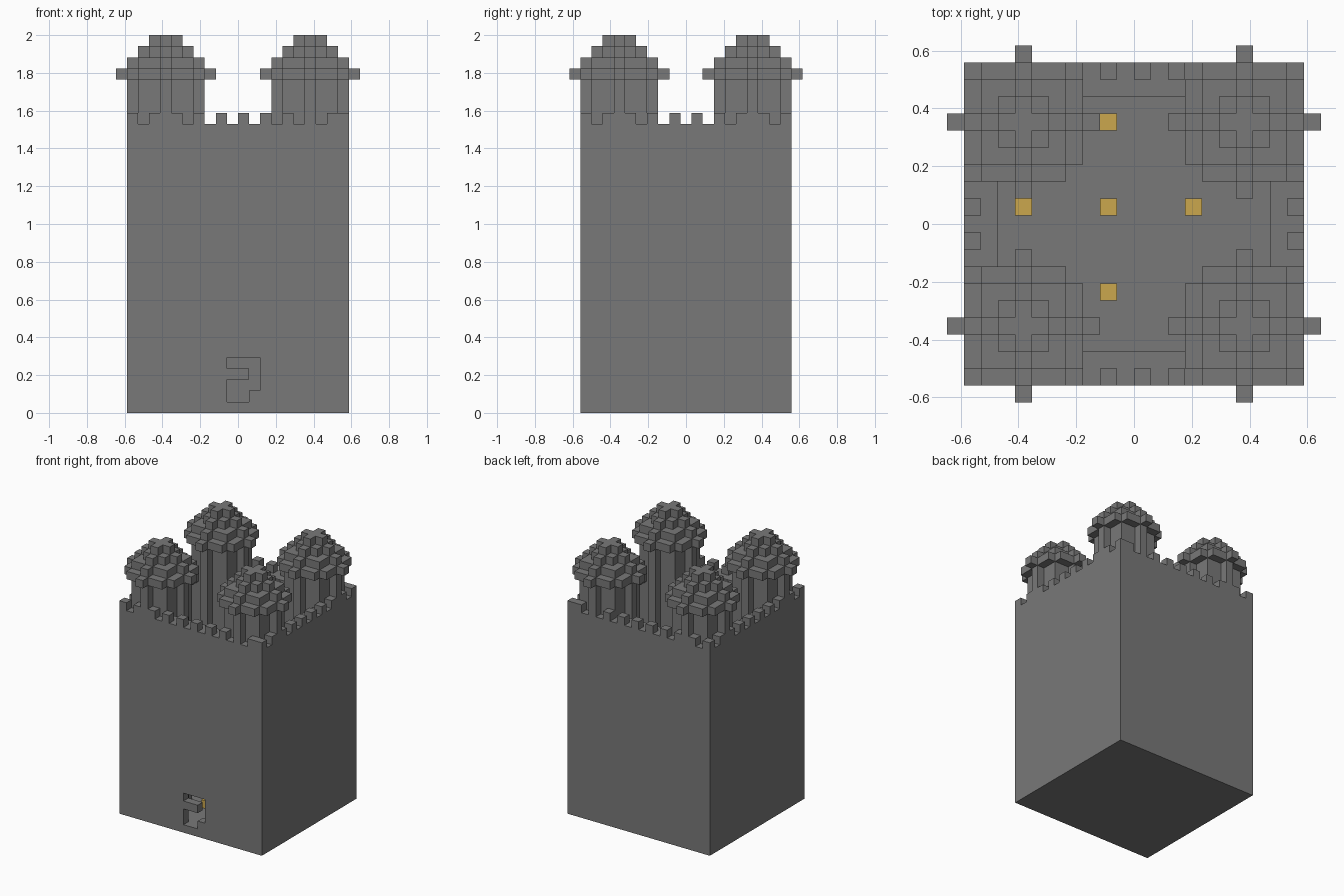
import bpy
import bmesh
from mathutils import Vector

cube = bpy.data.objects.get("Cube")
if cube:
    bpy.data.objects.remove(cube, do_unlink=True)

# Block grid: the keep is WIDE x DEEP blocks, TALL blocks to the tower tips
WIDE, DEEP, TALL = 20, 19, 34
SIZE = 2 / TALL
RIM = 26
BRIM = 30


def material(name, rgb):
    mat = bpy.data.materials.new(name)
    mat.use_nodes = True
    colour = (*rgb, 1)
    mat.diffuse_color = colour
    mat.node_tree.nodes["Principled BSDF"].inputs["Base Color"].default_value = colour
    return mat


stone = material("grey stone", (0.19, 0.19, 0.19))
gold = material("warm gold", (0.6, 0.39, 0.075))


def box(xs, ys, zs):
    return {(x, y, z) for x in xs for y in ys for z in zs}


def disc(cx, cy, radius, zs):
    span = range(-radius, radius + 1)
    return {(cx + x, cy + y, z) for x in span for y in span for z in zs
            if x * x + y * y <= radius * radius}


def ring(inset, zs):
    """One-block-thick rectangle of blocks, inset from the outer face."""
    outer = box(range(inset, WIDE - inset), range(inset, DEEP - inset), zs)
    inner = box(range(inset + 1, WIDE - inset - 1), range(inset + 1, DEEP - inset - 1), zs)
    return outer - inner


parts = {}
taken = set()


def add_part(name, cells, mat=stone):
    cells = cells - taken
    taken.update(cells)
    parts[name] = (cells, mat)


# Floor, and walls with a stepped doorway in the front
add_part("floor", box(range(WIDE), range(DEEP), [0]))
doorway = (box([9, 10], [0], [1, 2, 4]) | box([11], [0], [2, 3, 4]))
add_part("walls", ring(0, range(1, RIM)) - doorway)

# Corner towers: round shaft, wide brim and stepped cap
for side, cx in (("right", 3), ("left", WIDE - 4)):
    for end, cy in (("front", 3), ("back", DEEP - 4)):
        tower = disc(cx, cy, 3, range(1, BRIM + 2)) | disc(cx, cy, 4, [BRIM])
        for step, radius in enumerate((2, 1)):
            tower |= disc(cx, cy, radius, [BRIM + 2 + step])
        add_part(f"{end}_{side}_tower", tower)

# Walkway ledge inside the rim, and alternating battlements on top
add_part("walkway", ring(1, [RIM - 1]))
add_part("battlements", {
    (x, y, z) for x, y, z in ring(0, [RIM])
    if (y in (0, DEEP - 1) and x % 2 == 0) or (x in (0, WIDE - 1) and y % 2 == 0)})

# Lamps set in a cross on the floor
lamp_spots = [(8, 10)] + [(8 + dx, 10 + dy) for dx, dy in ((5, 0), (-5, 0), (0, 5), (0, -5))]
add_part("floor_lamps", {(x, y, 1) for x, y in lamp_spots}, gold)


def build(name, cells, mat):
    """Skin the exposed sides of a set of blocks."""
    bm = bmesh.new()
    centre = Vector((WIDE / 2, DEEP / 2, 0))
    for cell in sorted(cells):
        for axis in range(3):
            for sign in (-1, 1):
                near = list(cell)
                near[axis] += sign
                if tuple(near) in taken:
                    continue
                corners = []
                for a, b in ((0, 0), (1, 0), (1, 1), (0, 1)):
                    p = Vector(cell)
                    p[axis] += sign > 0
                    p[(axis + 1) % 3] += a
                    p[(axis + 2) % 3] += b
                    corners.append(bm.verts.new((p - centre) * SIZE))
                bm.faces.new(corners if sign > 0 else corners[::-1])
    bmesh.ops.remove_doubles(bm, verts=bm.verts[:], dist=SIZE / 100)
    mesh = bpy.data.meshes.new(name)
    bm.to_mesh(mesh)
    bm.free()
    mesh.materials.append(mat)
    bpy.context.collection.objects.link(bpy.data.objects.new(name, mesh))


for part_name, (part_cells, part_mat) in parts.items():
    build(part_name, part_cells, part_mat)
